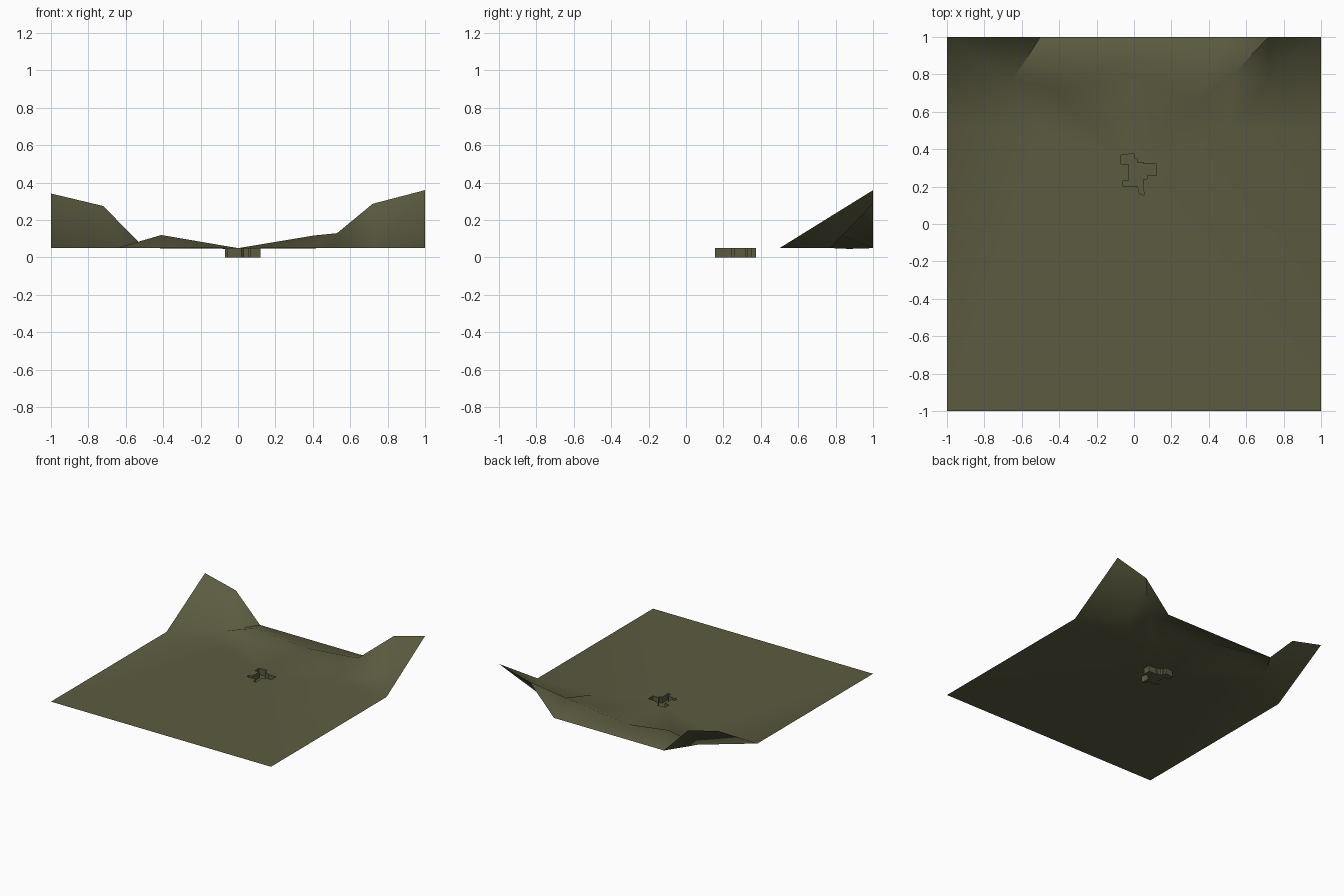
import bpy, bmesh
from mathutils import Vector
from mathutils.geometry import delaunay_2d_cdt

if "Cube" in bpy.data.objects:
    bpy.data.objects.remove(bpy.data.objects["Cube"])

GROUND = 0.05

# Border of the sheet, raised at the two back corners (counter-clockwise)
border = [(-1, -1, GROUND), (1, -1, GROUND), (1, .5, GROUND), (1, 1, .36), (.72, 1, .287),
          (.5, 1, GROUND), (-.5, 1, GROUND), (-.72, 1, .275), (-1, 1, .342), (-1, .5, GROUND)]

# Low ridge along the back, and the foot of its front slope
ridge = [(-.65, .77, GROUND), (-.41, .81, .12), (0, .87, .046),
         (.41, .8, .118), (.53, .8, .13), (.72, .77, GROUND)]
foot = [(-.5, .5, GROUND), (-.45, .73, GROUND), (0, .78, GROUND),
        (.35, .66, GROUND), (.5, .5, GROUND)]

# Outline of the small stepped pit
pit = [(-.07, .37), (0, .375), (0, .35), (.015, .35), (.015, .33), (.05, .33), (.05, .32),
       (.12, .32), (.12, .26), (.07, .26), (.07, .24), (.05, .24), (.05, .19), (.055, .155),
       (.03, .16), (.02, .2), (-.06, .2), (-.06, .23), (-.03, .23), (-.03, .32), (-.07, .32)]
pit = [(x, y, GROUND) for x, y in reversed(pit)]


def loop(start, n):
    return [(start + i, start + (i + 1) % n) for i in range(n)]


# Triangulate the sheet around the border, ridge and pit lines
points = border + ridge + foot + pit
r0, p0 = len(border), len(points) - len(pit)
edges = loop(0, len(border)) + [(r0 + i, r0 + i + 1) for i in range(len(ridge) - 1)]
pit_face = list(range(p0, len(points)))
verts, _, faces, origin, _, face_origin = delaunay_2d_cdt(
    [Vector(p[:2]) for p in points], edges, [pit_face], 0, 1e-5)

bm = bmesh.new()
bv = [bm.verts.new((v.x, v.y, points[o[0]][2] if o else GROUND)) for v, o in zip(verts, origin)]
pit_faces = []
for f, o in zip(faces, face_origin):
    face = bm.faces.new([bv[i] for i in f])
    if o:
        pit_faces.append(face)
bm.normal_update()

# Sink the pit floor
geom = bmesh.ops.extrude_face_region(bm, geom=pit_faces)["geom"]
left = [f for f in pit_faces if f.is_valid]
if left:
    bmesh.ops.delete(bm, geom=left, context='FACES_ONLY')
for v in geom:
    if isinstance(v, bmesh.types.BMVert):
        v.co.z = 0
bmesh.ops.recalc_face_normals(bm, faces=bm.faces)
if sum(f.normal.z for f in bm.faces) < 0:
    bmesh.ops.reverse_faces(bm, faces=bm.faces)

mesh = bpy.data.meshes.new("terrain")
bm.to_mesh(mesh)
bm.free()
terrain = bpy.data.objects.new("terrain", mesh)
bpy.context.collection.objects.link(terrain)

# One olive earth colour
mat = bpy.data.materials.new("olive earth")
mat.diffuse_color = (.107, .105, .052, 1)
mat.use_nodes = True
mat.node_tree.nodes["Principled BSDF"].inputs["Base Color"].default_value = mat.diffuse_color
mesh.materials.append(mat)

bpy.context.view_layer.objects.active = terrain
terrain.select_set(True)
bpy.ops.object.shade_smooth_by_angle(angle=1.0)
